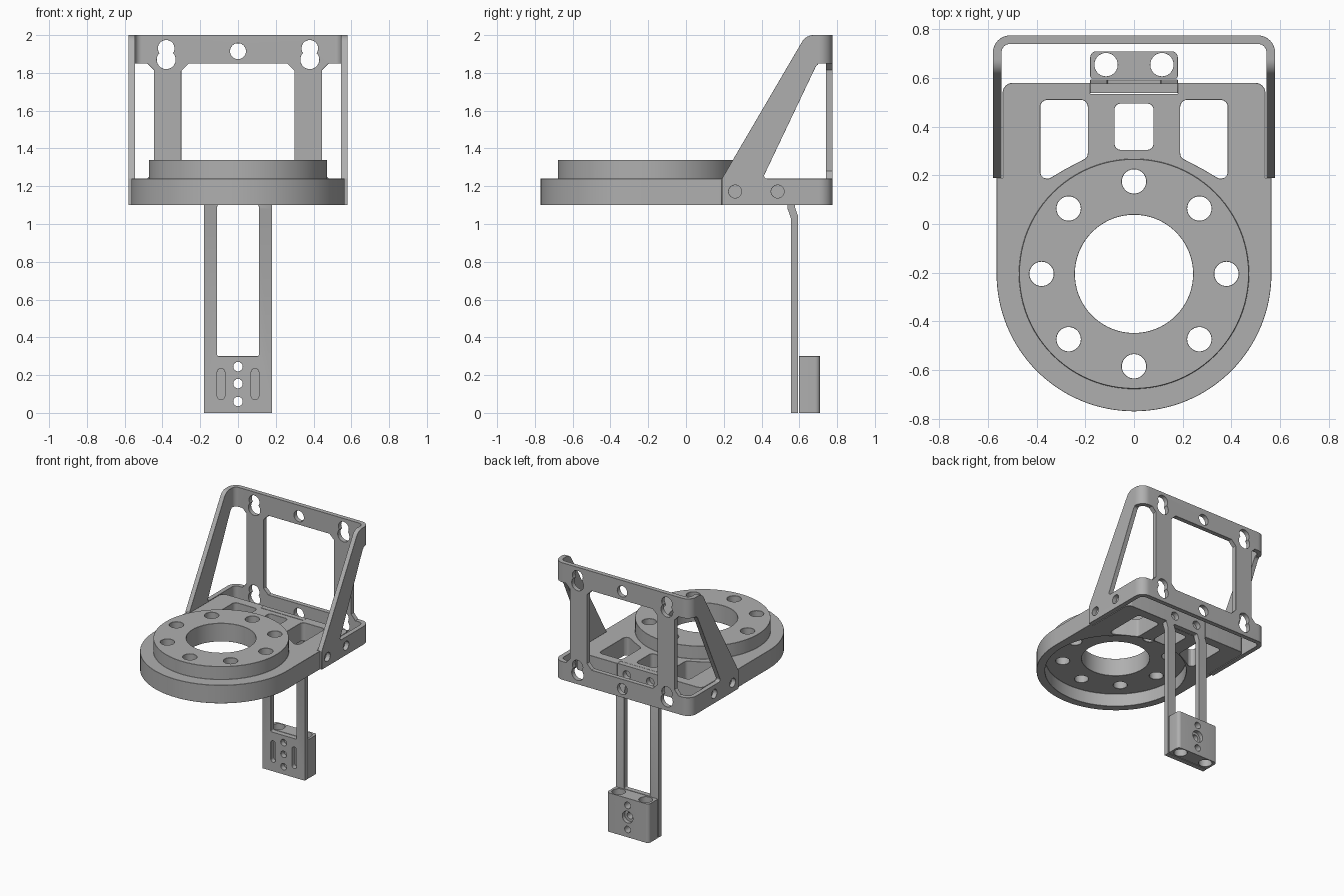
import bpy, bmesh, math
from mathutils import Vector

if "Cube" in bpy.data.objects:
    bpy.data.objects.remove(bpy.data.objects["Cube"])

grey = bpy.data.materials.new("machined grey")
grey.use_nodes = True
colour = (0.43, 0.43, 0.43, 1)
grey.diffuse_color = colour
grey.node_tree.nodes["Principled BSDF"].inputs["Base Color"].default_value = colour


def rounded(points, radius, steps=6):
    """Polygon with every corner rounded; a third item in a point overrides the radius."""
    out, n = [], len(points)
    for i, p in enumerate(points):
        r = p[2] if len(p) > 2 else radius
        c = Vector(p[:2])
        a = (Vector(points[i - 1][:2]) - c).normalized()
        b = (Vector(points[(i + 1) % n][:2]) - c).normalized()
        if r == 0:
            out.append(c)
            continue
        half = a.angle(b) / 2
        centre = c + (a + b).normalized() * (r / math.sin(half))
        t = r / math.tan(half)
        start, end = c + a * t - centre, c + b * t - centre
        for k in range(steps + 1):
            s = start.lerp(end, k / steps)
            out.append(centre + s.normalized() * r)
    return out


def box(u0, u1, v0, v1, r=0.0):
    return rounded([(u0, v0), (u1, v0), (u1, v1), (u0, v1)], r)


def circle(u, v, r, n=40):
    return [(u + r * math.cos(math.tau * i / n), v + r * math.sin(math.tau * i / n)) for i in range(n)]


def prism(name, outline, axis, lo, hi):
    """Extrude an outline along one axis."""
    place = {"X": lambda u, v, w: (w, u, v),
             "Y": lambda u, v, w: (u, w, v),
             "Z": lambda u, v, w: (u, v, w)}[axis]
    bm = bmesh.new()
    low = [bm.verts.new(place(p[0], p[1], lo)) for p in outline]
    high = [bm.verts.new(place(p[0], p[1], hi)) for p in outline]
    bm.faces.new(low)
    bm.faces.new(high)
    n = len(outline)
    for i in range(n):
        j = (i + 1) % n
        bm.faces.new((low[i], low[j], high[j], high[i]))
    bmesh.ops.recalc_face_normals(bm, faces=bm.faces)
    mesh = bpy.data.meshes.new(name)
    bm.to_mesh(mesh)
    bm.free()
    mesh.materials.append(grey)
    ob = bpy.data.objects.new(name, mesh)
    bpy.context.collection.objects.link(ob)
    return ob


def carve(body, cutters, operation="DIFFERENCE"):
    """Apply a boolean for each (outline, axis, lo, hi) and drop the helper."""
    for spec in cutters:
        tool = prism("cutter", *spec)
        mod = body.modifiers.new("cut", "BOOLEAN")
        mod.object, mod.operation, mod.solver = tool, operation, "EXACT"
        mesh = bpy.data.meshes.new_from_object(body.evaluated_get(bpy.context.evaluated_depsgraph_get()))
        body.modifiers.clear()
        body.data = mesh
        bpy.data.objects.remove(tool)


def finish(ob, width=0.005):
    """Break the sharp edges and shade smoothly."""
    bev = ob.modifiers.new("edge break", "BEVEL")
    bev.width, bev.segments = width, 1
    bev.limit_method, bev.angle_limit = "ANGLE", math.radians(40)
    bpy.ops.object.select_all(action="DESELECT")
    ob.select_set(True)
    bpy.context.view_layer.objects.active = ob
    bpy.ops.object.shade_smooth_by_angle(angle=math.radians(30))


SIDES = (-1, 1)
BOTTOM, DECK, TOP = 1.10, 1.24, 2.0
HUB_Y, HUB_R = -0.205, 0.565

# Platform: rounded front, slightly narrower rear between the bracket sides
front_arc = [(HUB_R * math.cos(a), HUB_Y + HUB_R * math.sin(a))
             for a in (math.pi + math.pi * i / 64 for i in range(65))]
rear = rounded([(HUB_R, 0.19, 0), (0.54, 0.19, 0), (0.54, 0.58), (-0.54, 0.58),
                (-0.54, 0.19, 0), (-HUB_R, 0.19, 0)], 0.04)
platform = prism("platform", front_arc + rear, "Z", BOTTOM, DECK)
carve(platform, [(circle(0, HUB_Y, 0.472, 96), "Z", DECK - 0.02, 1.34)], "UNION")
cuts = [(circle(0, HUB_Y, 0.505, 96), "Z", 1.0, 1.20),
        (circle(0, HUB_Y, 0.243, 72), "Z", 1.0, 1.5),
        (box(-0.08, 0.08, 0.305, 0.495, 0.025), "Z", 1.0, 1.5),
        (box(-0.18, 0.18, 0.535, 0.7), "Z", 1.0, 1.5)]
for i in range(8):
    a = math.tau * i / 8
    cuts.append((circle(0.38 * math.cos(a), HUB_Y + 0.38 * math.sin(a), 0.05), "Z", 1.0, 1.5))
for s in SIDES:
    pocket = [(0.19, 0.51), (0.385, 0.51), (0.385, 0.165), (0.28, 0.227, 0), (0.19, 0.274)]
    cuts.append((rounded([(s * p[0], *p[1:]) for p in pocket], 0.028), "Z", 1.0, 1.5))
carve(platform, cuts)
finish(platform, 0.007)

# Wall bracket: bent strip, then trimmed to its sloped, windowed shape
strip = rounded([(-0.58, 0.19, 0), (-0.545, 0.19, 0), (-0.545, 0.74, 0.035), (0.545, 0.74, 0.035),
                 (0.545, 0.19, 0), (0.58, 0.19, 0), (0.58, 0.775, 0.07), (-0.58, 0.775, 0.07)], 0, 8)
bracket = prism("wall_bracket", strip, "Z", BOTTOM, TOP)
slope = [(0.1, DECK, 0), (0.19, DECK, 0), (0.635, 2.0, 0.07), (0.9, 2.0, 0), (0.9, 2.2, 0), (0.1, 2.2, 0)]
window = [(0.405, DECK, 0.015), (0.9, DECK, 0), (0.9, 1.85, 0), (0.695, 1.85, 0.04)]
cuts = [(rounded(slope, 0), "X", -1, 1)]
for s in SIDES:
    # side window, wrapping round the bend to the pillar
    cuts.append((rounded(window, 0), "X", *sorted((s * 0.51, s * 0.8))))
    gap = [(0.445, 1.28), (0.48, DECK), (0.8, DECK), (0.8, 1.85), (0.48, 1.85), (0.445, 1.815)]
    cuts.append(([(s * u, v) for u, v in gap], "Y", 0.70, 0.9))
    # keyholes and side screw holes
    for z in (1.87, 1.18):
        cuts.append((circle(s * 0.38, z, 0.05), "Y", 0.70, 0.9))
        cuts.append((circle(s * 0.38, z + 0.06, 0.044), "Y", 0.70, 0.9))
    for y in (0.26, 0.485):
        cuts.append((circle(y, 1.172, 0.034), "X", *sorted((s * 0.5, s * 0.8))))
centre_window = [(-0.26, DECK), (0.26, DECK), (0.3, 1.28), (0.3, 1.81),
                 (0.26, 1.85), (-0.26, 1.85), (-0.3, 1.81), (-0.3, 1.28)]
cuts.append((centre_window, "Y", 0.70, 0.9))
for z in (1.915, 1.165):
    cuts.append((circle(0, z, 0.042), "Y", 0.70, 0.9))
carve(bracket, cuts)
finish(bracket, 0.004)

# Hanging strap: joggled at the top, open between its two legs
joggle = [(0.555, 0), (0.593, 0), (0.593, 1.04), (0.577, 1.09), (0.577, DECK),
          (0.538, DECK), (0.538, 1.08), (0.555, 1.03)]
strap = prism("hanging_strap", joggle, "X", -0.18, 0.18)
cuts = [(box(-0.11, 0.11, 0.30, BOTTOM, 0.008), "Y", 0.4, 0.8)]
pin_heights = (0.06, 0.155, 0.245)
for z in pin_heights:
    cuts.append((circle(0, z, 0.025, 32), "Y", 0.4, 0.8))
for s in SIDES:
    cuts.append((box(s * 0.09 - 0.02, s * 0.09 + 0.02, 0.07, 0.235, 0.0195), "Y", 0.4, 0.8))
    cuts.append((circle(s * 0.1, 1.17, 0.032), "Y", 0.4, 0.8))
carve(strap, cuts)
finish(strap, 0.004)

# Clamp block behind the strap foot
block_outline = rounded([(-0.18, 0.598, 0.01), (0.18, 0.598, 0.01), (0.18, 0.71), (-0.18, 0.71)], 0.025)
block = prism("clamp_block", block_outline, "Z", 0, 0.30)
cuts = [(circle(s * 0.115, 0.655, 0.048), "Z", -0.1, 0.4) for s in SIDES]
cuts += [(circle(0, z, 0.025, 32), "Y", 0.5, 0.8) for z in pin_heights]
cuts.append((circle(0, pin_heights[1], 0.045), "Y", 0.68, 0.8))
carve(block, cuts)
finish(block, 0.004)
